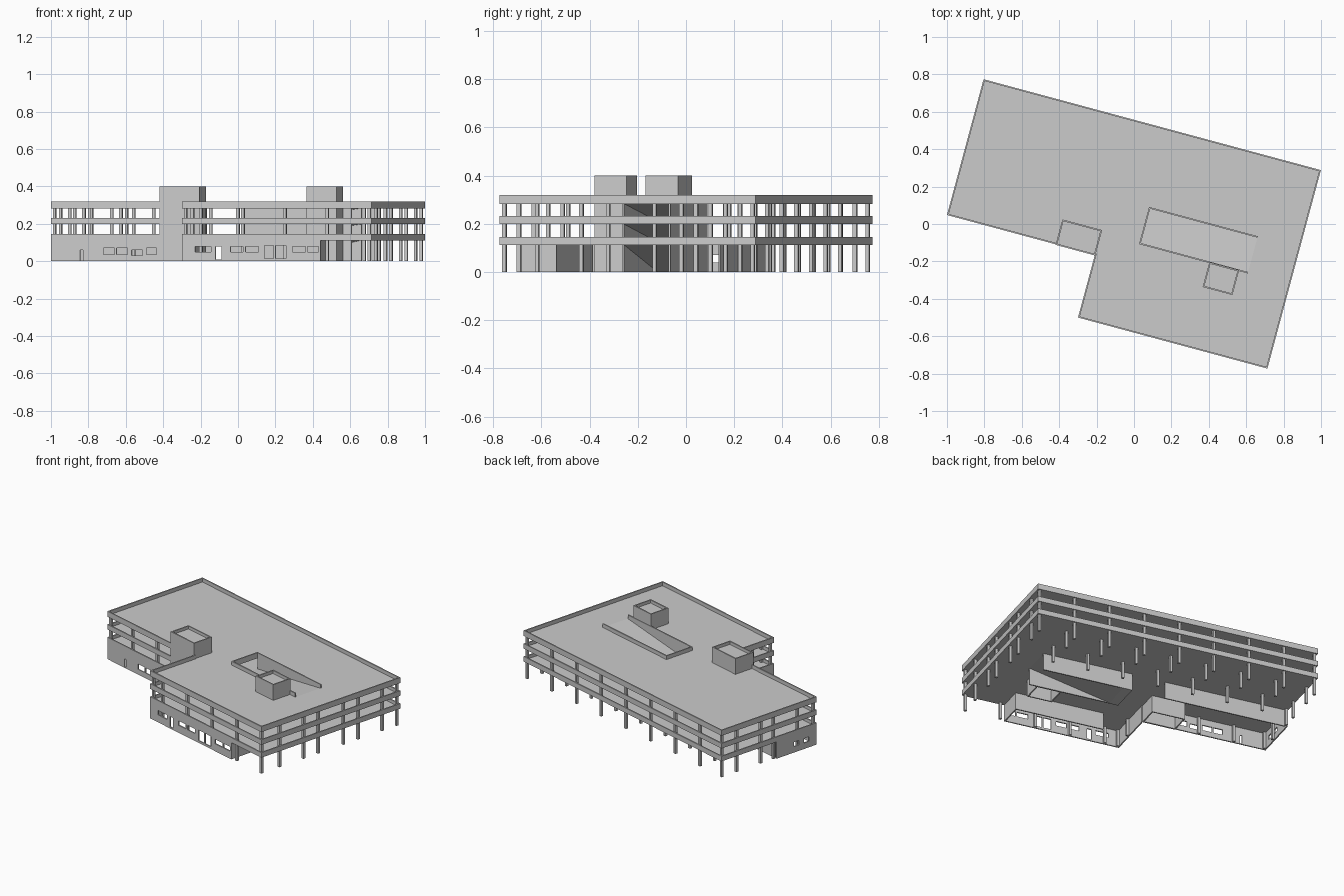
import bpy, bmesh, math
from mathutils import Matrix

if "Cube" in bpy.data.objects:
    bpy.data.objects.remove(bpy.data.objects["Cube"])

# Building axes: u along the long side, v across, origin at the west corner
ANG = -math.atan2(0.2602, 0.9656)
PLACE = Matrix.Translation((-1.0, 0.048, 0)) @ Matrix.Rotation(ANG, 4, 'Z')
L, W, S, N = 1.868, 0.752, -0.347, 0.819   # length, back edge, front edge, notch u
T = 0.008                                  # wall thickness
LEVELS = (0.112, 0.198, 0.283)             # slab undersides
R0, R1, RA, RB = 1.04, 1.634, 0.125, 0.315  # ramp shaft
SLAB = 0.012


def finish(name, bm):
    bmesh.ops.recalc_face_normals(bm, faces=bm.faces)
    me = bpy.data.meshes.new(name)
    bm.to_mesh(me)
    bm.free()
    ob = bpy.data.objects.new(name, me)
    ob.matrix_world = PLACE
    bpy.context.collection.objects.link(ob)


def boxes(name, items):
    """items: (u0, u1, v0, v1, z0, z1)"""
    bm = bmesh.new()
    for u0, u1, v0, v1, z0, z1 in items:
        m = Matrix.Translation(((u0 + u1) / 2, (v0 + v1) / 2, (z0 + z1) / 2)) @ \
            Matrix.Diagonal((u1 - u0, v1 - v0, z1 - z0, 1))
        bmesh.ops.create_cube(bm, size=1, matrix=m)
    finish(name, bm)


def prism(name, outline, v0, v1):
    """Extrude a (u, z) outline from v0 to v1"""
    bm = bmesh.new()
    f = bm.faces.new([bm.verts.new((u, v0, z)) for u, z in outline])
    ext = bmesh.ops.extrude_face_region(bm, geom=[f])
    vs = [g for g in ext['geom'] if isinstance(g, bmesh.types.BMVert)]
    bmesh.ops.translate(bm, vec=(0, v1 - v0, 0), verts=vs)
    finish(name, bm)


def pierced(a0, a1, z1, holes):
    """Split a wall strip into solid rectangles (a0, a1, z0, z1) around holes"""
    out, a = [], a0
    for h0, h1, b, t in holes:
        out.append((a, h0, 0, z1))
        if b > 0:
            out.append((h0, h1, 0, b))
        out.append((h0, h1, t, z1))
        a = h1
    return out + [(a, a1, 0, z1)]


# Floor slabs with ramp hole, and parapet bands around the edge
for i, z in enumerate(LEVELS):
    t = z + SLAB
    boxes(f"floor_slab_{i + 1}", [
        (0, N, 0, W, z, t),
        (N, R0, S, W, z, t),
        (R0, R1, S, RA, z, t),
        (R0, R1, RB, W, z, t),
        (R1, L, S, W, z, t)])
    h = z + (0.037 if i == 2 else 0.034)
    boxes(f"parapet_band_{i + 1}", [
        (0, L, W - T, W, z, h),
        (L - T, L, S, W - T, z, h),
        (N, L - T, S, S + T, z, h),
        (N, N + T, S + T, T, z, h),
        (0, N, 0, T, z, h),
        (0, T, T, W - T, z, h)])

# Ramps, each rising toward the far end
bottoms = (0.0, LEVELS[0] + SLAB, LEVELS[1] + SLAB)
for i, z0 in enumerate(bottoms):
    z1 = LEVELS[i] + SLAB
    prism(f"ramp_{i + 1}", [(R0, z0), (R0 + 0.06, z0), (R1, z1 - SLAB), (R1, z1),
                            (R0, z0 + 0.002)], RA, RB)
boxes("ramp_side_walls", [
    (R0, R1, RA - T, RA, 0, 0.32),
    (R0, R1, RB, RB + T, 0, 0.32)])
boxes("ramp_end_parapet", [(R0 - T, R0, RA - T, RB + T, LEVELS[2], 0.32)])


# Stair towers with a recessed roof
def tower(name, u0, u1, v0, v1):
    boxes(name + "_walls", [
        (u0, u1, v0, v0 + T, 0, 0.4), (u0, u1, v1 - T, v1, 0, 0.4),
        (u0, u0 + T, v0 + T, v1 - T, 0, 0.4), (u1 - T, u1, v0 + T, v1 - T, 0, 0.4)])
    boxes(name + "_roof", [(u0 + T, u1 - T, v0 + T, v1 - T, 0.37, 0.38)])


tower("corner_stair_tower", 0.602, N + 0.003, -0.003, 0.138)
tower("inner_stair_tower", 1.42, 1.585, -0.016, 0.122)

# Columns: perimeter lines and two interior rows
C = 0.008
us = [C + T] + [L - C - T - 0.233 * k for k in range(7, -1, -1)]
east = [S + C + T, -0.19, 0.0, 0.115, 0.315, 0.43, 0.62, W - C - T]
spots = {(u, W - C - T) for u in us}
spots |= {(us[-1], v) for v in east}
spots |= {(us[0], v) for v in (C + T, 0.14, 0.33, 0.43, 0.62)}
spots |= {(u, v) for u in us[1:-1] for v in (0.43, 0.62)}
spots |= {(u, S + C + T) for u in us if u > N}
spots |= {(u, C + T) for u in us if u < 0.6}
spots |= {(N + C + T, v) for v in (S + C + T, -0.19)}
boxes("columns", [(u - C, u + C, v - C, v + C, 0, LEVELS[2]) for u, v in sorted(spots)])

# Ground-floor rooms, west wing: front wall with windows and a door
H = LEVELS[0]
west_holes = [((a + 1) / 0.9656, (b + 1) / 0.9656, z0, z1) for a, b, z0, z1 in (
    (-0.845, -0.83, 0.005, 0.06), (-0.72, -0.66, 0.035, 0.07),
    (-0.65, -0.59, 0.035, 0.07), (-0.57, -0.51, 0.03, 0.06),
    (-0.49, -0.435, 0.035, 0.07))]
boxes("west_room_front_wall", [(a, b, 0, T, z0, z1) for a, b, z0, z1 in pierced(0, N, H, west_holes)])
boxes("west_room_back_wall", [(0.02, N, 0.31, 0.31 + T, 0, H)])
side = [(0.06, 0.10, 0.04, 0.07), (0.14, 0.18, 0.04, 0.07)]
boxes("west_room_end_wall", [(0, T, a, b, z0, z1) for a, b, z0, z1 in pierced(T, 0.31 + T, H, side)])

# Ground-floor rooms, front wing
front_holes = [(N + (a + 0.3) / 0.9656, N + (b + 0.3) / 0.9656, z0, z1) for a, b, z0, z1 in (
    (-0.23, -0.145, 0.05, 0.08), (-0.12, -0.09, 0.01, 0.08), (-0.04, 0.025, 0.05, 0.08),
    (0.04, 0.11, 0.05, 0.08), (0.14, 0.19, 0.015, 0.085), (0.20, 0.255, 0.015, 0.085),
    (0.29, 0.36, 0.05, 0.08), (0.37, 0.43, 0.05, 0.08))]
boxes("front_room_front_wall", [(a, b, S, S + T, z0, z1)
                                for a, b, z0, z1 in pierced(N, 1.585, H, front_holes)])
boxes("front_room_back_wall", [(1.0, 1.585, -0.18 - T, -0.18, 0, H)])
boxes("front_room_end_wall", [(1.585 - T, 1.585, S + T, -0.18, 0, H)])
boxes("front_room_notch_wall", [(N, N + T, S + T, 0, 0, H)])
